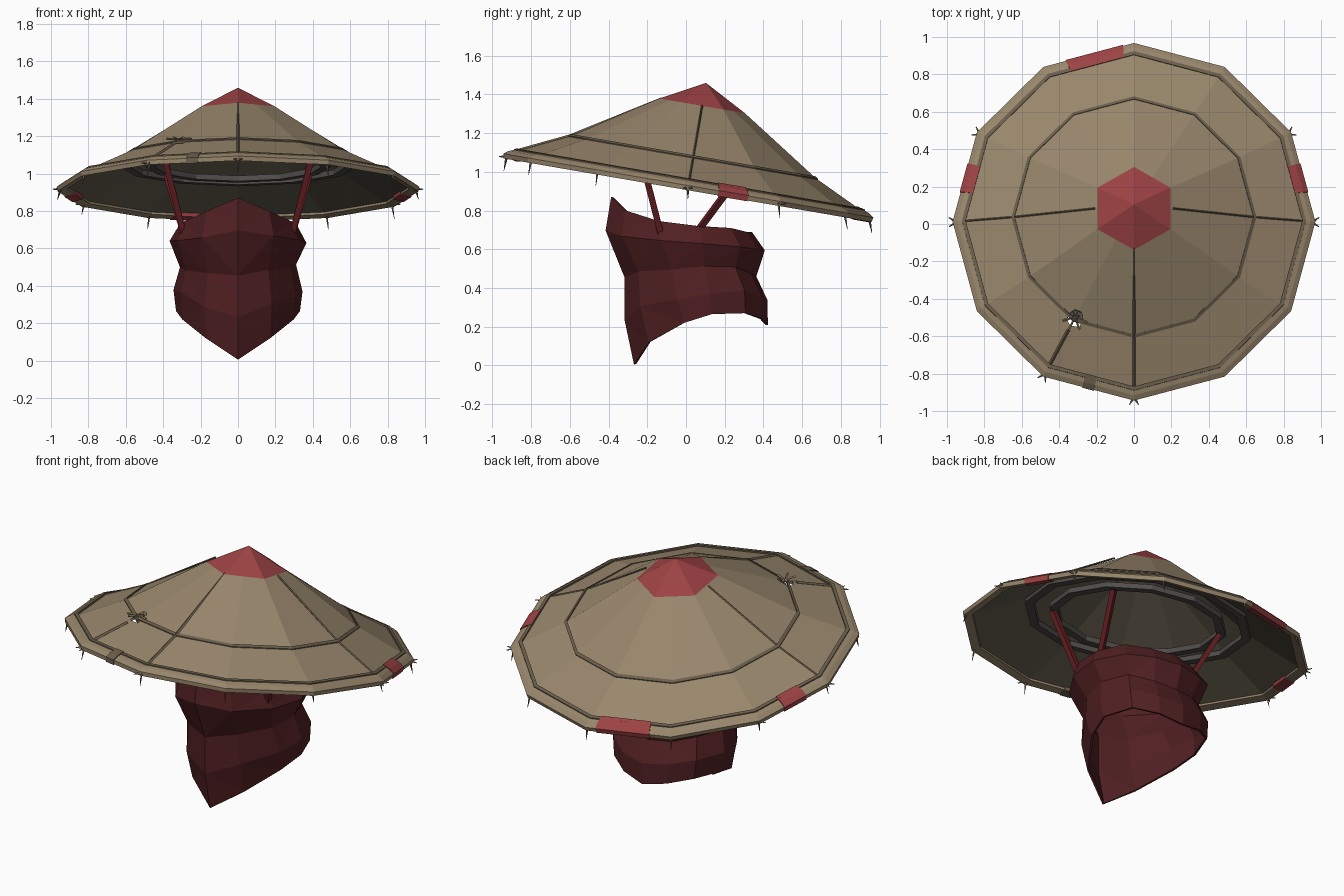
import bpy, bmesh, math, random
from mathutils import Matrix, Vector

random.seed(4)
if "Cube" in bpy.data.objects:
    bpy.data.objects.remove(bpy.data.objects["Cube"])


def material(name, r, g, b):
    color = [(c / 255) ** 2.2 for c in (r, g, b)] + [1]
    m = bpy.data.materials.new(name)
    m.use_nodes = True
    m.diffuse_color = color
    m.node_tree.nodes["Principled BSDF"].inputs["Base Color"].default_value = color
    return m


STRAW = material("straw", 152, 134, 108)
RIB = material("dark straw", 108, 96, 78)
UNDER = material("straw underside", 100, 93, 78)
RED = material("faded red", 156, 68, 70)
CLOTH = material("maroon cloth", 82, 37, 39)
STRAP = material("strap red", 98, 35, 38)
GREY = material("grey band", 82, 79, 76)

# The hat is tilted up at the front
TILT = Matrix.Translation((0, 0.01, 0.917)) @ Matrix.Rotation(math.radians(-9.8), 4, "X")
SIDES = 12


def finish(name, bm, mats, matrix=None, recalc=True):
    if matrix:
        bm.transform(matrix)
    if recalc:
        bmesh.ops.recalc_face_normals(bm, faces=bm.faces)
    mesh = bpy.data.meshes.new(name)
    bm.to_mesh(mesh)
    bm.free()
    for m in mats:
        mesh.materials.append(m)
    obj = bpy.data.objects.new(name, mesh)
    bpy.context.collection.objects.link(obj)
    return obj


def corner(u):
    """Point on a unit twelve-sided polygon, u counting corners from +x."""
    k = math.floor(u)
    a, b = (Vector((math.cos(math.tau * i / SIDES), math.sin(math.tau * i / SIDES), 0))
            for i in (k, k + 1))
    return a.lerp(b, u - k)


def sweep(name, profile, us, mat, closed=True):
    """Carry a closed (radius, height) profile along the polygon."""
    bm = bmesh.new()
    loops = [[bm.verts.new(corner(u) * r + Vector((0, 0, h))) for r, h in profile] for u in us]
    n = len(profile)
    for i in range(len(us) if closed else len(us) - 1):
        a, b = loops[i], loops[(i + 1) % len(us)]
        for j in range(n):
            bm.faces.new((a[j], b[j], b[(j + 1) % n], a[(j + 1) % n]))
    if not closed:
        bm.faces.new(loops[0])
        bm.faces.new(loops[-1])
    return finish(name, bm, [mat], TILT)


def bar(name, a, b, width, mat, matrix=None, tip=1.0):
    """Thin four-sided rod from a to b, tapering by tip."""
    a, b = Vector(a), Vector(b)
    bm = bmesh.new()
    bmesh.ops.create_cone(bm, cap_ends=True, segments=4, radius1=width, radius2=width * tip,
                          depth=(b - a).length)
    spin = (b - a).to_track_quat("Z", "Y").to_matrix().to_4x4()
    bm.transform(Matrix.Translation((a + b) / 2) @ spin)
    return finish(name, bm, [mat], matrix)


# Cone shell, with a red tip and a darker underside
CONE = [(0.21, 0.43), (0.645, 0.16), (0.94, 0.02)]
bm = bmesh.new()


def shell(drop, tip_mat, side_mat):
    apex = bm.verts.new((0, 0, 0.55 - drop))
    rings = []
    for n, (r, h) in enumerate(CONE):
        # The tip ring is a hexagon with a vertex halfway along each edge
        rings.append([bm.verts.new(corner(k) * r * ((1.07 if k % 2 else 0.93) if n == 0 else 1)
                                   + Vector((0, 0, h - drop))) for k in range(SIDES)])
    if drop == 0:
        for v in rings[0]:
            k = rings[0].index(v)
            v.co = corner(k) * (0.225 if k % 2 else 0.195) + Vector((0, 0, CONE[0][1]))
    for k in range(SIDES):
        j = (k + 1) % SIDES
        bm.faces.new((apex, rings[0][k], rings[0][j])).material_index = tip_mat
        for a, b in zip(rings, rings[1:]):
            bm.faces.new((a[k], b[k], b[j], a[j])).material_index = side_mat
    return rings[-1]


outer, inner = shell(0, 1, 0), shell(0.02, 2, 2)
for k in range(SIDES):
    j = (k + 1) % SIDES
    bm.faces.new((outer[k], inner[k], inner[j], outer[j]))
hat = finish("hat_cone", bm, [STRAW, RED, UNDER], TILT)

# Torn hole beside the front
hole = corner(8) * 0.63
bm = bmesh.new()
bmesh.ops.create_cone(bm, cap_ends=True, segments=7, radius1=0.05, radius2=0.05, depth=0.3)
for v in bm.verts:
    v.co.xy *= random.uniform(0.7, 1.2)
cutter = finish("hole_cutter", bm, [RIB], TILT @ Matrix.Translation(hole + Vector((0, 0, 0.16))))
cutter.hide_render = True
mod = hat.modifiers.new("hole", "BOOLEAN")
mod.operation = "DIFFERENCE"
mod.object = cutter
bpy.context.view_layer.objects.active = hat
bpy.ops.object.modifier_apply(modifier=mod.name)
bpy.data.objects.remove(cutter)

# Splinters of straw across the hole
for i in range(4):
    a = i * 0.8 + 0.3
    d = Vector((math.cos(a), math.sin(a), 0)) * 0.07
    lift = Vector((0, 0, 0.175))
    bar("splinter", hole - d + lift, hole + d * 0.4 + lift, 0.007, STRAW, TILT, 0.3)

# Rim, with a raised inner lip
everywhere = range(SIDES)
sweep("rim", [(0.915, 0.0), (0.965, -0.012), (0.97, 0.012), (0.945, 0.03), (0.915, 0.042)],
      everywhere, STRAW)
sweep("rim_lip", [(0.9, 0.03), (0.92, 0.03), (0.92, 0.046), (0.9, 0.05)], everywhere, RIB)

# Wrapped patches on the rim
WRAP = [(0.91, -0.004), (0.969, -0.016), (0.975, 0.014), (0.947, 0.035), (0.9, 0.054)]
for name, start, end, mat in (("red_wrap_left", 0.33, 0.65, RED), ("red_wrap_right", 5.35, 5.67, RED),
                              ("red_wrap_back", 3.12, 3.75, RED), ("grey_wrap_front", 8.43, 8.56, RIB)):
    sweep(name, WRAP, (start, end), mat, closed=False)

# Rib around the middle of the cone
sweep("middle_rib", [(0.637, 0.16), (0.653, 0.15), (0.655, 0.161), (0.639, 0.171)], everywhere, RIB)

# Seams running down the cone
for u, first in ((9, 0), (0, 0), (6, 0), (8, 1)):
    for (r1, h1), (r2, h2) in list(zip(CONE, CONE[1:]))[first:]:
        if first:
            r1, h1 = 0.7, 0.135
        bar("seam", corner(u) * r1 + Vector((0, 0, h1)), corner(u) * r2 + Vector((0, 0, h2)),
            0.009 if u > 7 else 0.005, RIB, TILT)

# Frayed straw hanging from the rim corners
for u in everywhere:
    top = TILT @ (corner(u) * 0.95)
    out = corner(u) * 0.015
    bar("fray", top, top + out - Vector((0, 0, random.uniform(0.05, 0.08))), 0.008, RIB, tip=0.1)
    if u in (0, 1, 5, 6, 8, 9):
        side = corner(u + 3) * 0.025
        for s in (-1, 1):
            bar("fray_out", top, top + corner(u) * 0.04 + side * s, 0.008, STRAW, tip=0.3)

# Flat bands inside the hat
for name, r, h in (("outer_band", 0.61, 0.125), ("head_band", 0.47, 0.12)):
    sweep(name, [(r - 0.025, h), (r + 0.025, h), (r + 0.025, h + 0.03), (r - 0.025, h + 0.03)],
          everywhere, GREY)

# Chin straps
for s in (-1, 1):
    bar("front_strap", (s * 0.29, -0.13, 0.68), (s * 0.39, -0.23, 1.07), 0.022, STRAP)
    bar("back_strap", (s * 0.29, 0.05, 0.68), (s * 0.38, 0.28, 0.99), 0.02, STRAP)

# Neck scarf: columns hold x, y, top and bottom; rows hold drop and bulge
COLUMNS = [(0, -0.42, 0.87, 0.005), (0.18, -0.34, 0.8, 0.12), (0.31, -0.15, 0.745, 0.22),
           (0.345, 0.07, 0.72, 0.265), (0.28, 0.25, 0.71, 0.27), (0.15, 0.34, 0.69, 0.24),
           (0, 0.37, 0.69, 0.21)]
ROWS = [(0, 0.92), (0.2, 1.06), (0.48, 0.9), (0.74, 1.0), (1, 0.96)]
around = COLUMNS + [(-x, y, a, b) for x, y, a, b in COLUMNS[-2:0:-1]]
bm = bmesh.new()
grid = []
for t, bulge in ROWS:
    row = []
    for x, y, top, bottom in around:
        slide = 0.14 * t if y < -0.1 else 0.07 * t
        wobble = random.uniform(-0.015, 0.015) if 0 < t < 1 and x else 0
        row.append(bm.verts.new((x * bulge, (y + slide) * bulge, top + (bottom - top) * t + wobble)))
    grid.append(row)
n = len(around)
for a, b in zip(grid, grid[1:]):
    for k in range(n):
        j = (k + 1) % n
        bm.faces.new((a[k], b[k], b[j], a[j]))
bmesh.ops.triangulate(bm, faces=bm.faces)
scarf = finish("neck_scarf", bm, [CLOTH], recalc=False)
thick = scarf.modifiers.new("thickness", "SOLIDIFY")
thick.thickness = 0.012
thick.offset = -1
